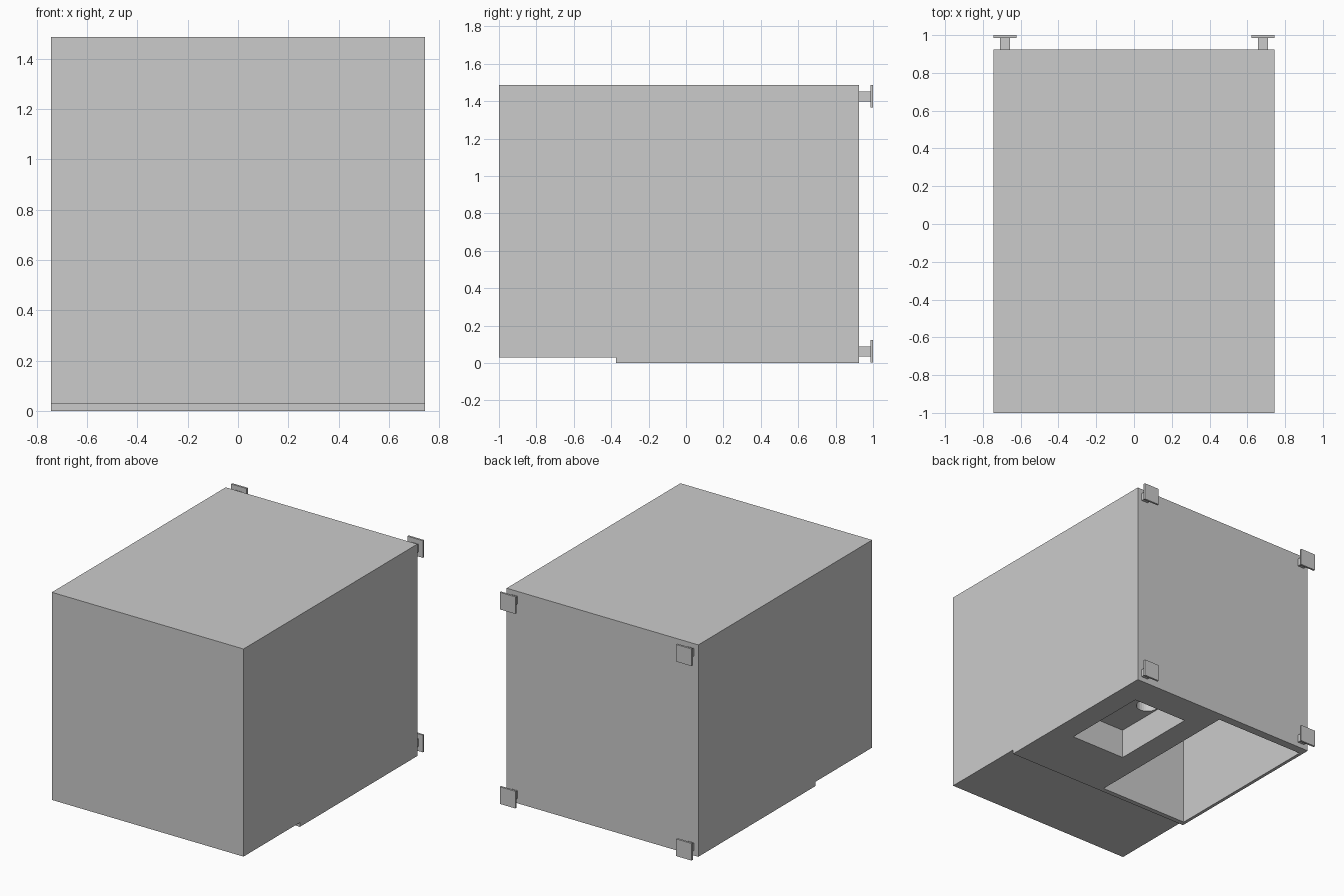
import bpy, bmesh

if "Cube" in bpy.data.objects:
    bpy.data.objects.remove(bpy.data.objects["Cube"])

W, TOP, BACK = 0.743, 1.485, 0.925


def box(name, x0, x1, y0, y1, z0, z1):
    bm = bmesh.new()
    bmesh.ops.create_cube(bm, size=1)
    for v in bm.verts:
        v.co = (x0 if v.co.x < 0 else x1, y0 if v.co.y < 0 else y1, z0 if v.co.z < 0 else z1)
    mesh = bpy.data.meshes.new(name)
    bm.to_mesh(mesh)
    bm.free()
    obj = bpy.data.objects.new(name, mesh)
    bpy.context.collection.objects.link(obj)
    return obj


# Housing: stepped side profile extruded across the width
profile = [(-1, 0.03), (-0.375, 0.03), (-0.375, 0), (BACK, 0), (BACK, TOP), (-1, TOP)]
bm = bmesh.new()
face = bm.faces.new([bm.verts.new((-W, y, z)) for y, z in profile])
ext = bmesh.ops.extrude_face_region(bm, geom=[face])["geom"]
bmesh.ops.translate(bm, verts=[g for g in ext if isinstance(g, bmesh.types.BMVert)], vec=(2 * W, 0, 0))
bmesh.ops.recalc_face_normals(bm, faces=bm.faces)
mesh = bpy.data.meshes.new("housing")
bm.to_mesh(mesh)
bm.free()
housing = bpy.data.objects.new("housing", mesh)
bpy.context.collection.objects.link(housing)

# Underside openings: deep bay, shallow recess, round port in the recess ceiling
cutters = [box("bay_cutter", -0.72, -0.02, -0.34, 0.865, -0.1, 1.46),
           box("recess_cutter", 0.15, 0.58, 0.06, 0.705, -0.1, 0.21)]
bpy.ops.mesh.primitive_cylinder_add(vertices=32, radius=0.075, depth=0.3, location=(0.235, 0.42, 0.31))
port = bpy.context.object
port.name = "port_cutter"
cutters.append(port)
for c in cutters:
    c.hide_render = True
    mod = housing.modifiers.new(c.name, "BOOLEAN")
    mod.operation, mod.solver, mod.object = "DIFFERENCE", "EXACT", c
    bpy.context.view_layer.objects.active = housing
    bpy.ops.object.modifier_apply(modifier=mod.name)
    bpy.data.objects.remove(c)

# Four rear standoffs: square stem with a thin end plate
for side, s in (("left", -1), ("right", 1)):
    cx = s * 0.683
    for level, cz in (("lower", 0.062), ("upper", TOP - 0.06)):
        box(f"{level}_{side}_stem", cx - 0.026, cx + 0.026, BACK - 0.005, 0.988, cz - 0.027, cz + 0.027)
        box(f"{level}_{side}_plate", cx - 0.06, cx + 0.06, 0.986, 1.0, cz - 0.06, cz + 0.06)
